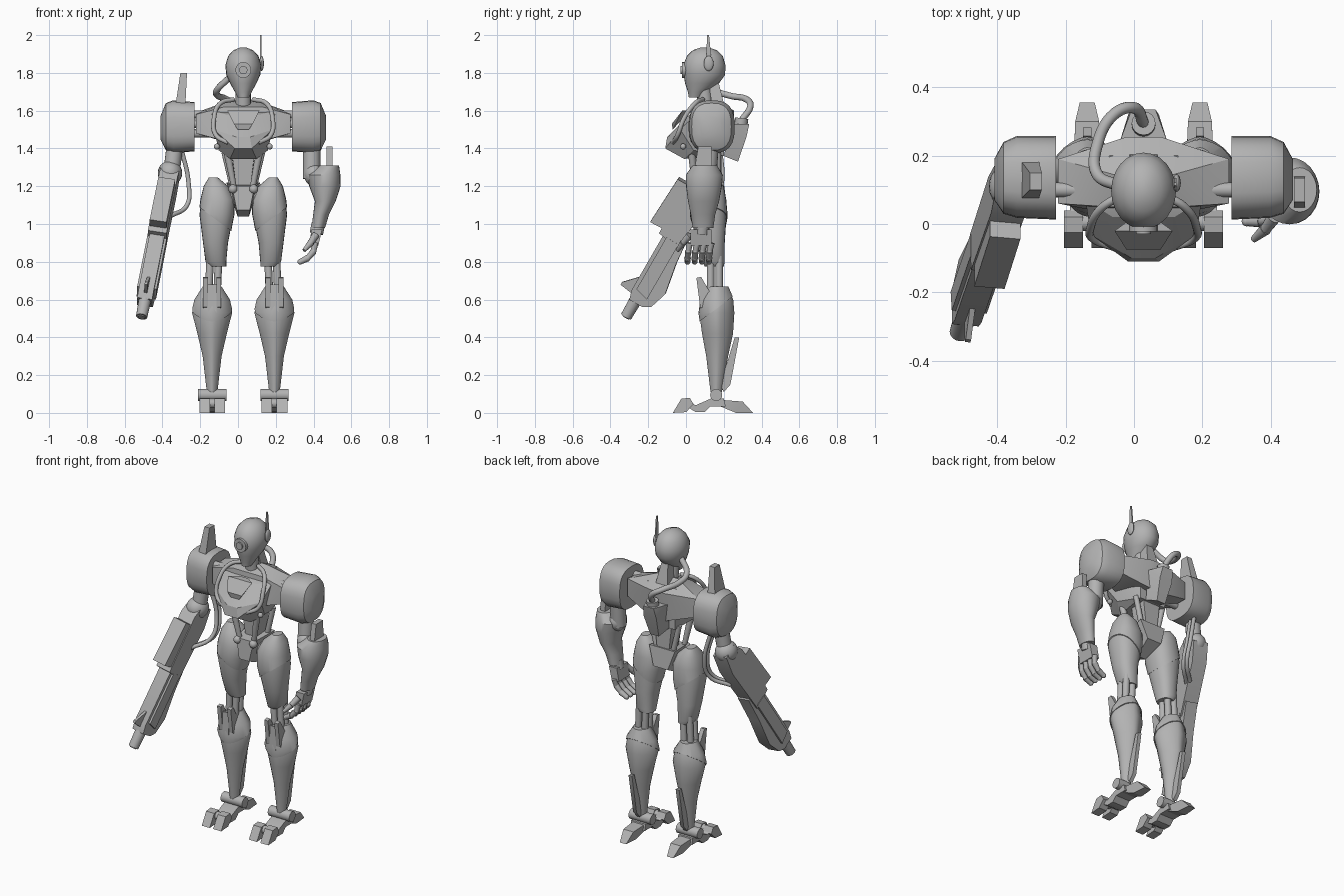
import bpy, bmesh, math
from mathutils import Vector, Matrix

if "Cube" in bpy.data.objects:
    bpy.data.objects.remove(bpy.data.objects["Cube"], do_unlink=True)

grey = bpy.data.materials.new("plain grey")
grey.use_nodes = True
grey.diffuse_color = (0.45, 0.45, 0.45, 1)
grey.node_tree.nodes["Principled BSDF"].inputs["Base Color"].default_value = grey.diffuse_color

MID = 0.028  # x of the body's plane of symmetry
SIDES = ((1, "left"), (-1, "right"))


def finish(name, bm, matrix=None, angle=35):
    """Turn a bmesh into a shaded object with crisp edges."""
    if matrix:
        bm.transform(matrix)
    bmesh.ops.recalc_face_normals(bm, faces=bm.faces)
    for face in bm.faces:
        face.smooth = True
    for edge in bm.edges:
        edge.smooth = edge.calc_face_angle(0) < math.radians(angle)
    mesh = bpy.data.meshes.new(name)
    bm.to_mesh(mesh)
    bm.free()
    mesh.materials.append(grey)
    obj = bpy.data.objects.new(name, mesh)
    bpy.context.collection.objects.link(obj)
    return obj


def loft(name, rings, axis="z", side=1, base=MID, power=2.0, count=24, grow=0.0, cut=None):
    """Skin superellipse rings: (x, y, z, radius, radius)."""
    bm = bmesh.new()
    loops = []
    for x, y, z, ra, rb in rings:
        loop = []
        for i in range(count):
            a = math.tau * i / count
            ca, sa = math.cos(a), math.sin(a)
            u = math.copysign(abs(ca) ** (2 / power), ca) * (ra + grow)
            v = math.copysign(abs(sa) ** (2 / power), sa) * (rb + grow)
            p = (x + u, y + v, z) if axis == "z" else (x, y + u, z + v)
            loop.append(bm.verts.new((base + side * p[0], p[1], p[2])))
        loops.append(loop)
    for lo, hi in zip(loops, loops[1:]):
        for i in range(count):
            j = (i + 1) % count
            bm.faces.new((lo[i], lo[j], hi[j], hi[i]))
    bm.faces.new(loops[0])
    bm.faces.new(loops[-1])
    if cut:  # trim to an armour plate and close it
        geom = bm.verts[:] + bm.edges[:] + bm.faces[:]
        point, normal = cut
        bmesh.ops.bisect_plane(bm, geom=geom, plane_co=(base + side * point[0], *point[1:]),
                               plane_no=(side * normal[0], *normal[1:]), clear_inner=True)
        bmesh.ops.holes_fill(bm, edges=[e for e in bm.edges if e.is_boundary])
    return finish(name, bm)


def hull(name, points, mirror=True):
    """Hard-surface block wrapped around a few corner points."""
    bm = bmesh.new()
    for x, y, z in points:
        for s in ((1, -1) if mirror else (1,)):
            bm.verts.new((MID + s * x if mirror else x, y, z))
    out = bmesh.ops.convex_hull(bm, input=bm.verts)
    bmesh.ops.delete(bm, geom=list(set(g for g in out["geom_interior"] if g.is_valid)), context="VERTS")
    bmesh.ops.dissolve_limit(bm, angle_limit=0.02, verts=bm.verts, edges=bm.edges)
    return finish(name, bm, angle=20)


def prism(name, outline, x, half, matrix=None):
    """Extrude a (y, z) outline across x."""
    bm = bmesh.new()
    face = bm.faces.new([bm.verts.new((x - half, y, z)) for y, z in outline])
    out = bmesh.ops.extrude_face_region(bm, geom=[face])
    moved = [v for v in out["geom"] if isinstance(v, bmesh.types.BMVert)]
    bmesh.ops.translate(bm, verts=moved, vec=(2 * half, 0, 0))
    return finish(name, bm, matrix)


def rod(name, start, end, r1, r2=None, matrix=None):
    a, b = Vector(start), Vector(end)
    bm = bmesh.new()
    bmesh.ops.create_cone(bm, cap_ends=True, segments=16, radius1=r1,
                          radius2=r1 if r2 is None else r2, depth=(b - a).length)
    place = Matrix.Translation((a + b) / 2) @ (b - a).to_track_quat("Z", "Y").to_matrix().to_4x4()
    return finish(name, bm, matrix @ place if matrix else place)


def ball(name, place, size):
    bm = bmesh.new()
    bmesh.ops.create_uvsphere(bm, u_segments=20, v_segments=12, radius=1)
    return finish(name, bm, Matrix.Translation(place) @ Matrix.Diagonal((*size, 1)))


def tube(name, points, radius):
    curve = bpy.data.curves.new(name, "CURVE")
    curve.dimensions, curve.bevel_depth, curve.resolution_u = "3D", radius, 8
    curve.use_fill_caps = True
    spline = curve.splines.new("BEZIER")
    spline.bezier_points.add(len(points) - 1)
    for knot, p in zip(spline.bezier_points, points):
        knot.co = p
        knot.handle_left_type = knot.handle_right_type = "AUTO"
    temp = bpy.data.objects.new(name + " path", curve)
    bpy.context.collection.objects.link(temp)
    bpy.context.view_layer.update()
    mesh = bpy.data.meshes.new_from_object(temp.evaluated_get(bpy.context.evaluated_depsgraph_get()))
    bpy.data.objects.remove(temp)
    bm = bmesh.new()
    bm.from_mesh(mesh)
    bpy.data.meshes.remove(mesh)
    return finish(name, bm)


# Head, eye, antenna and neck
loft("head", [(0, .05, 1.67, .03, .035), (0, .06, 1.7, .045, .05), (0, .085, 1.745, .07, .09),
              (0, .097, 1.79, .09, .11), (0, .097, 1.84, .095, .112), (0, .1, 1.89, .08, .095),
              (0, .1, 1.92, .052, .064), (0, .1, 1.935, .015, .02)])
for label, front, radius in (("eye_ring", -.022, .042), ("eye_lens", -.03, .022)):
    rod(label, (MID, .03, 1.815), (MID, front, 1.815), radius)
ball("antenna_base", (.125, .12, 1.85), (.012, .026, .04))
hull("antenna", [(x, y, z) for x in (.117, .125) for y, z in ((.105, 1.85), (.137, 1.85), (.112, 2), (.122, 2))], False)
rod("neck", (MID, .11, 1.56), (MID, .09, 1.76), .04)
hull("neck_back_plate", [(.02, .17, 1.76), (.045, .21, 1.6), (.045, .14, 1.6), (.02, .12, 1.76)])

# Chest with a prow, shoulder wings and back unit
hull("chest", [(.045, -.11, 1.4), (.035, -.1, 1.46), (.07, -.01, 1.345), (.155, -.03, 1.5), (.09, .02, 1.58),
               (.17, .07, 1.6), (.1, .2, 1.62), (.09, .2, 1.36), (.13, .04, 1.39)])
hull("collar_plate", [(.05, -.075, 1.53), (.085, -.02, 1.6), (.03, -.07, 1.5), (.03, .02, 1.6)])
hull("shoulder_wing", [(.25, .06, 1.48), (.25, .06, 1.58), (.25, .19, 1.48), (.25, .19, 1.59),
                       (.1, .03, 1.44), (.1, .05, 1.62), (.07, .14, 1.655), (.05, .255, 1.6), (.05, .24, 1.42)])
hull("back_unit", [(.035, .335, 1.53), (.07, .24, 1.53), (.03, .275, 1.33), (.05, .2, 1.36), (.045, .32, 1.46)])
rod("hose_socket", (MID, .29, 1.52), (MID, .295, 1.56), .035)
tube("head_hose", [(MID, .295, 1.55), (0, .34, 1.62), (-.06, .32, 1.66), (-.108, .23, 1.68),
                   (-.11, .15, 1.71), (-.04, .11, 1.78)], .017)

# Waist and pelvis
hull("spine", [(.06, .08, 1.37), (.06, .19, 1.37), (.03, .09, 1.15), (.035, .19, 1.15)])
hull("pelvis", [(.06, .03, 1.2), (.035, .02, 1.075), (.09, .2, 1.22), (.05, .215, 1.1), (.03, .1, 1.04)])

thigh = [(.135, .15, .775, .045, .05), (.145, .145, .8, .055, .06), (.147, .13, .9, .066, .075),
         (.142, .12, 1.05, .09, .095), (.136, .12, 1.13, .086, .088), (.145, .125, 1.2, .06, .07),
         (.158, .13, 1.245, .02, .03)]
shin = [(.165, .16, .11, .028, .03), (.165, .165, .3, .05, .058), (.165, .167, .42, .078, .082),
        (.165, .163, .53, .106, .093), (.165, .165, .6, .09, .085), (.165, .165, .67, .045, .055)]
pad = [(.257, .135, 1.515, .122, .13), (.37, .138, 1.515, .12, .14), (.41, .135, 1.515, .105, .125),
       (.437, .13, 1.51, .06, .065)]

for s, side in SIDES:
    def at(x, y, z):
        return (MID + s * x, y, z)

    # Chest hose, shoulder joint and pad
    tube(side + "_chest_hose", [at(.05, .09, 1.66), at(.12, .05, 1.64), at(.155, -.01, 1.56),
                                at(.145, -.045, 1.47), at(.08, -.07, 1.43)], .012)
    ball(side + "_hose_stud", at(.14, -.015, 1.41), (.016,) * 3)
    for z in (1.48, 1.53, 1.58):
        rod(side + "_shoulder_rod", at(.18, .1, z), at(.3, .1, z), .022)
    loft(side + "_shoulder_pad", pad, "x", s, power=2.7)

    # Waist struts
    rod(side + "_front_strut", at(.085, .03, 1.38), at(.045, .05, 1.17), .02, .014)
    rod(side + "_back_strut", at(.1, .17, 1.38), at(.05, .17, 1.17), .016)
    ball(side + "_strut_joint", at(.055, .035, 1.185), (.024,) * 3)

    # Thigh and its diagonal armour
    rod(side + "_hip_axle", at(0, .12, 1.14), at(.15, .12, 1.12), .05)
    loft(side + "_thigh", thigh, side=s, power=2.3)
    loft(side + "_thigh_armour", thigh, side=s, power=2.3, grow=.005, cut=((.14, .12, 1.02), (-.75, 0, 1)))

    # Knee and shin
    for y in (.13, .175):
        for x in (.14, .185):
            rod(side + "_knee_rod", at(x, y, .6), at(x - .01, y, .83), .02)
    loft(side + "_shin", shin, side=s, power=1.6)
    loft(side + "_calf_armour", shin, side=s, power=1.7, grow=.004, cut=((.165, .16, .55), (0, -.75, 1)))
    for x in (.13, .2):
        prism(side + "_knee_prong", [(.055, .715), (.08, .72), (.15, .6), (.12, .54), (.075, .56)], MID + s * x, .013)
    prism(side + "_knee_guard", [(.075, .68), (.15, .66), (.13, .53), (.07, .53)], MID + s * .165, .022)
    prism(side + "_calf_fin", [(.258, .4), (.282, .4), (.235, .15), (.2, .11), (.18, .15), (.225, .29)], MID + s * .165, .012)

    # Foot
    rod(side + "_ankle_axle", at(.09, .16, .095), at(.24, .16, .095), .032)
    rod(side + "_toe_axle", at(.1, .005, .05), at(.23, .005, .05), .025)
    prism(side + "_foot_arch", [(.01, .07), (.05, .04), (.13, .075), (.2, .075), (.21, .035),
                                (.13, .035), (.1, .005), (.05, .005), (.01, .03)], MID + s * .165, .05)
    hull(side + "_heel", [at(.165 + u * w, y, z) for u in (1, -1) for w, y, z in
                          ((.04, .17, .07), (.035, .3, .06), (.022, .355, 0), (.03, .265, 0), (.04, .18, .035))], False)
    for x in (.125, .205):
        prism(side + "_toe", [(-.07, 0), (-.025, .075), (.02, .08), (.04, .045), (.02, .025), (0, .004)], MID + s * x, .028)

# Left arm
rod("left_upper_arm", (.39, .13, 1.45), (.39, .115, 1.24), .046)
ball("left_elbow", (.4, .11, 1.26), (.05, .06, .06))
loft("left_forearm", [(.425, .09, .98, .036, .055), (.44, .09, 1.05, .042, .065), (.462, .093, 1.12, .055, .082),
                      (.46, .095, 1.2, .083, .095), (.455, .097, 1.26, .087, .098), (.485, .1, 1.31, .05, .065)], base=0)
prism("left_forearm_fin", [(.03, 1.2), (.065, 1.41), (.135, 1.41), (.142, 1.2)], .485, .016)
rod("left_wrist", (.425, .09, 1), (.415, .085, .95), .036)
hull("left_palm", [(x, y, z) for y in (.025, .135) for x, z in ((.39, .97), (.445, .97), (.375, .89), (.425, .885))], False)
for i in range(4):
    y = .012 + .038 * i
    knuckles = [(.408, y + .008, .9), (.4, y, .855), (.37, y - .004, .82), (.33, y - .004, .8)]
    for a, b in zip(knuckles, knuckles[1:]):
        rod("left_finger", a, b, .018, .014)
        ball("left_knuckle", b, (.015,) * 3)
rod("left_thumb", (.41, .02, .94), (.385, -.015, .9), .02, .016)
rod("left_thumb_tip", (.385, -.015, .9), (.35, -.045, .86), .018, .01)

# Right upper arm with a fin on the pad
rod("right_upper_arm", (-.33, .13, 1.45), (-.355, .11, 1.25), .044)
hull("right_pad_fin", [(-.335, .07, 1.6), (-.335, .19, 1.6), (-.28, .07, 1.6), (-.28, .19, 1.6),
                       (-.305, .1, 1.8), (-.305, .15, 1.8), (-.27, .1, 1.8), (-.27, .15, 1.8)], False)

# Gun arm, laid out as (across, forward, along) from the elbow
elbow = Vector((-.36, .11, 1.27))
along = Vector((-.155, -.45, -.78)).normalized()
forward = Vector((0, -.866, .5))
forward = (forward - along * forward.dot(along)).normalized()
gun = Matrix.Translation(elbow) @ Matrix((forward.cross(along), forward, along)).transposed().to_4x4()
ball("right_elbow", elbow, (.065, .07, .065))
prism("gun_forearm", [(-.06, -.02), (.03, -.03), (.065, .05), (.06, .4), (-.07, .42), (-.085, .1)], 0, .05, gun)
prism("gun_top_plate", [(.05, .1), (.117, .1), (.13, .373), (.06, .37)], 0, .045, gun)
prism("gun_body", [(.035, .33), (.035, .74), (.02, .79), (-.06, .79), (-.1, .765), (-.13, .67), (-.1, .5), (-.085, .33)], 0, .04, gun)
prism("gun_side_panel", [(.015, .4), (.015, .72), (-.06, .74), (-.06, .4)], 0, .052, gun)
prism("gun_sight", [(.03, .66), (.1, .735), (.1, .75), (.03, .76)], 0, .008, gun)
rod("gun_barrel", (0, -.01, .76), (0, -.01, .885), .034, .03, gun)
rod("gun_muzzle", (0, -.01, .86), (0, -.01, .89), .02, .02, gun)
for k in (0, .03):
    tube("gun_hose", [(-.3, .15 + k, 1.4), (-.262, .16 + k, 1.22), (-.27, .12 + k, 1.1), (-.36, .04 + k, 1.04)], .012)
